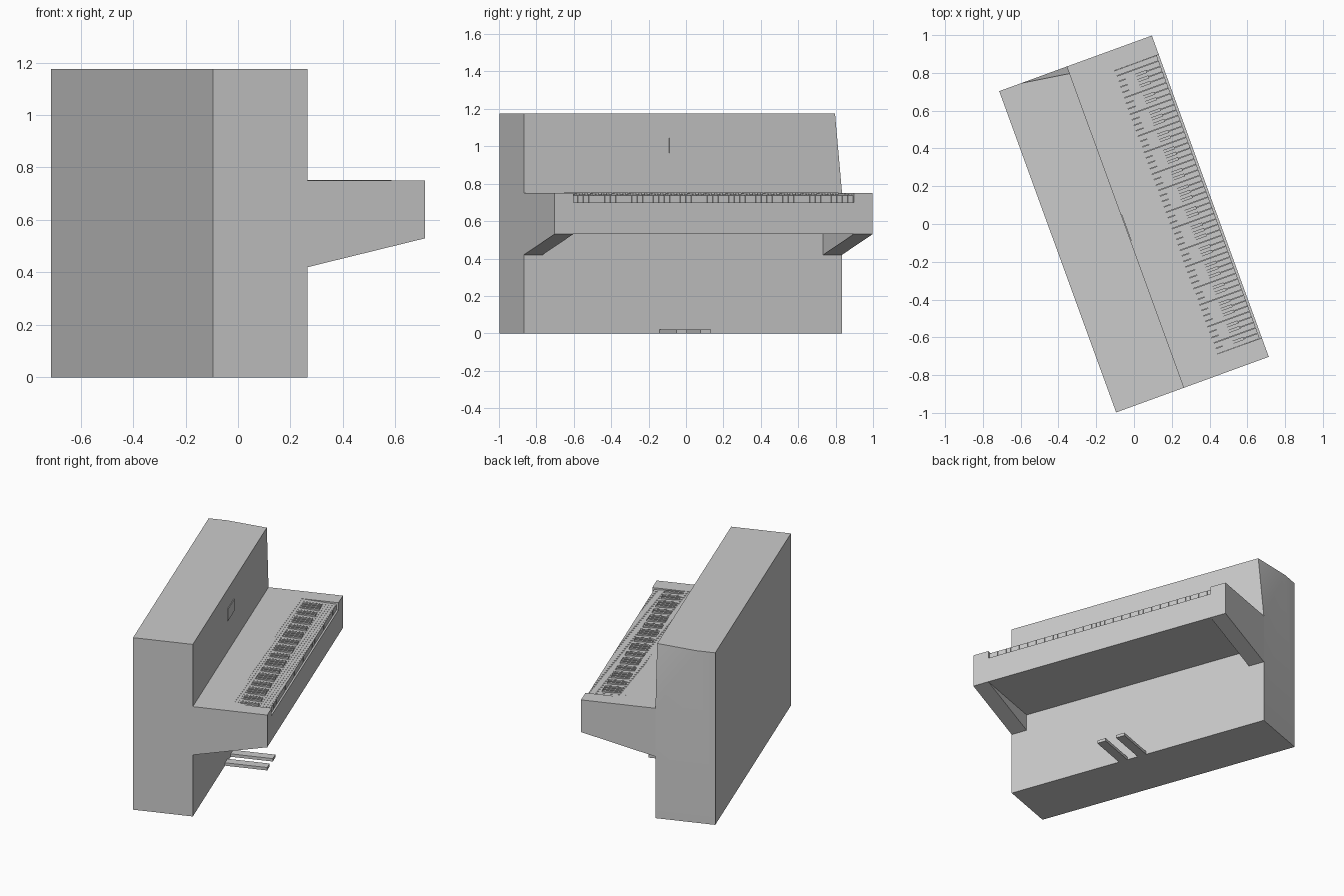
import bpy, bmesh, math
from mathutils import Matrix

cube = bpy.data.objects.get("Cube")
if cube:
    bpy.data.objects.remove(cube, do_unlink=True)

LENGTH, DEPTH = 1.81, 0.86      # overall size before turning
BODY, SHELF, TOP = 0.383, 0.75, 1.175
CHEEK = 0.107                   # width of the end blocks
BED = 0.70                      # level the keys rest on
TURN = Matrix.Rotation(math.radians(20), 4, "Z") @ Matrix.Translation((-DEPTH / 2, -LENGTH / 2, 0))

grey = bpy.data.materials.new("plain grey")
grey.use_nodes = True
grey.diffuse_color = (0.6, 0.6, 0.6, 1)
grey.node_tree.nodes["Principled BSDF"].inputs["Base Color"].default_value = (0.6, 0.6, 0.6, 1)


def prism(bm, profile, start, end):
    """Extrude a side profile (depth, height) along the length."""
    near = [bm.verts.new((x, start, z)) for x, z in profile]
    far = [bm.verts.new((x, end, z)) for x, z in profile]
    bm.faces.new(near)
    bm.faces.new(far[::-1])
    for i in range(len(profile)):
        j = (i + 1) % len(profile)
        bm.faces.new((near[j], near[i], far[i], far[j]))
    return far


def rect(x0, x1, z0, z1):
    return [(x0, z0), (x1, z0), (x1, z1), (x0, z1)]


def finish(name, bm):
    bmesh.ops.recalc_face_normals(bm, faces=bm.faces)
    bm.transform(TURN)
    mesh = bpy.data.meshes.new(name)
    bm.to_mesh(mesh)
    bm.free()
    mesh.materials.append(grey)
    obj = bpy.data.objects.new(name, mesh)
    bpy.context.collection.objects.link(obj)
    return obj


def part(name, profile, start, end):
    bm = bmesh.new()
    prism(bm, profile, start, end)
    return finish(name, bm)


# Tall cabinet, with one upper end corner pulled inwards
bm = bmesh.new()
far = prism(bm, [(0, 0), (BODY, 0), (BODY, SHELF), (BODY, TOP), (0.12, TOP), (0, TOP)], 0, LENGTH)
bmesh.ops.connect_vert_pair(bm, verts=[far[2], far[4]])
far[3].co.y -= 0.04
cabinet = finish("cabinet", bm)
bpy.context.view_layer.objects.active = cabinet
cabinet.select_set(True)
bpy.ops.object.shade_smooth_by_angle(angle=math.radians(30))
cabinet.select_set(False)

# Tapered end blocks on either side of the keyboard
block = [(BODY, 0.42), (DEPTH, 0.53), (DEPTH, SHELF), (BODY, SHELF)]
part("right_cheek", block, 0, CHEEK)
part("left_cheek", block, LENGTH - CHEEK, LENGTH)

# Shelf between the blocks, stepped down under the keys
back = DEPTH - 0.25
part("key_bed", [(BODY, 0.53), (DEPTH, 0.53), (DEPTH, BED), (back, BED), (back, SHELF), (BODY, SHELF)],
     CHEEK, LENGTH - CHEEK)

# Keyboard: white keys slope gently forward, black keys in twos and threes
whites, blacks = bmesh.new(), bmesh.new()
count = 52
pitch = (LENGTH - 2 * CHEEK) / count
front = DEPTH - 0.012
white = [(back, BED), (front, BED), (front, 0.738), (back, SHELF)]
black = rect(DEPTH - 0.21, DEPTH - 0.09, 0.73, 0.753)
for i in range(count):
    v = CHEEK + i * pitch
    prism(whites, white, v + 0.001, v + pitch - 0.001)
    if i % 7 in (0, 2, 3, 5, 6) and i < count - 1:
        prism(blacks, black, v + pitch - 0.008, v + pitch + 0.008)
finish("white_keys", whites)
finish("black_keys", blacks)

# Blank plate on the upper panel
part("front_plate", rect(BODY, BODY + 0.005, 0.965, 1.045), 0.825, 0.975)

# Two floor pedals
for side, v in (("right", 0.77), ("left", 0.905)):
    part(side + "_pedal", rect(BODY, BODY + 0.27, 0, 0.02), v, v + 0.06)
